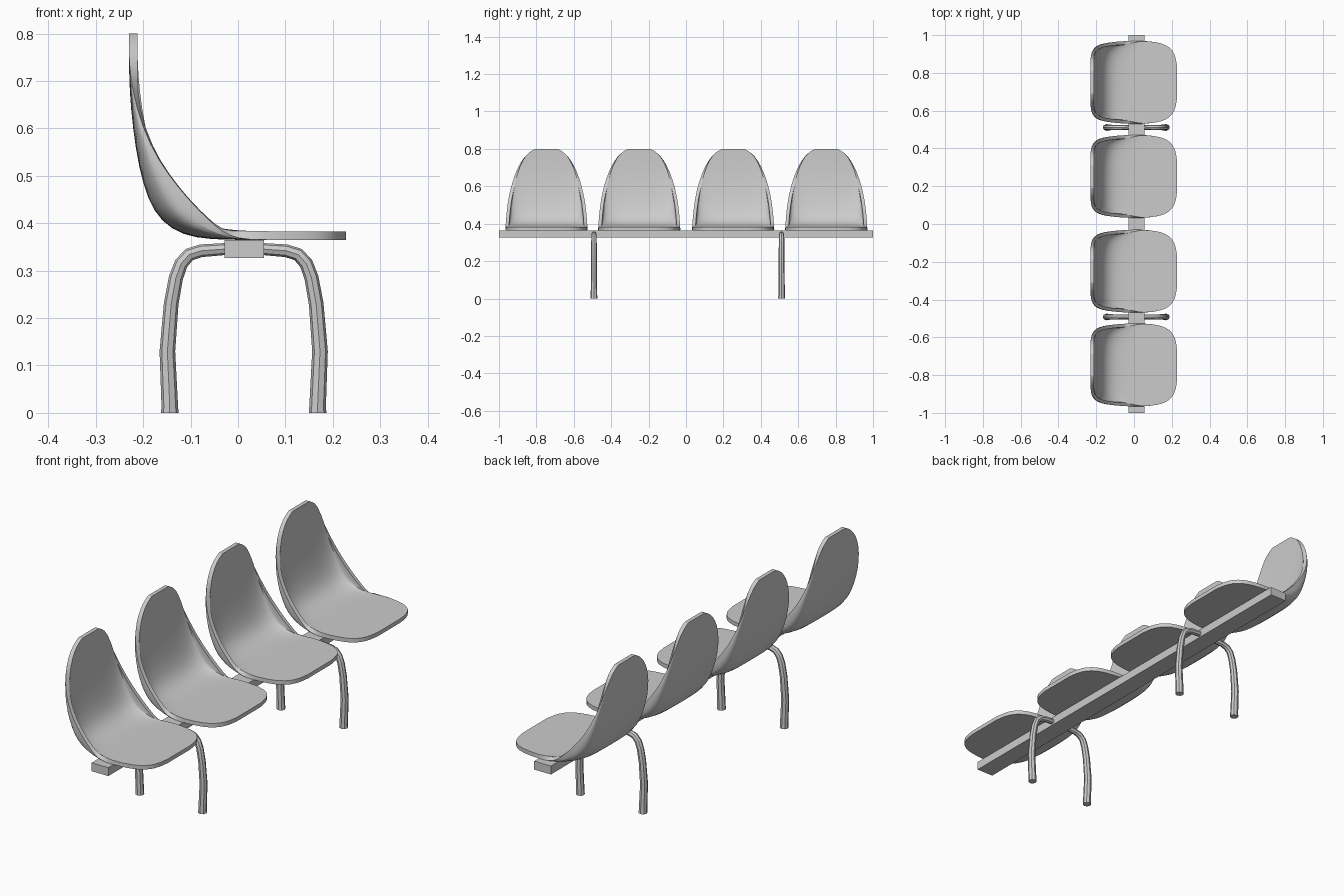
import bpy
import math

if "Cube" in bpy.data.objects:
    bpy.data.objects.remove(bpy.data.objects["Cube"])

SEAT_Y = (-0.746, -0.25, 0.252, 0.75)
LEG_Y = (-0.492, 0.511)
MID_X = 0.012

# Seat shell stations, front edge to top of back: centre x, z, rim x, z, half width
STATIONS = [
    (0.228, 0.365, 0.228, 0.365, 0.08), (0.222, 0.365, 0.222, 0.365, 0.13),
    (0.205, 0.365, 0.205, 0.365, 0.17), (0.17, 0.365, 0.17, 0.365, 0.199),
    (0.12, 0.365, 0.12, 0.365, 0.213), (0.05, 0.365, 0.05, 0.365, 0.22),
    (0.0, 0.365, 0.0, 0.367, 0.22), (-0.06, 0.366, -0.035, 0.382, 0.219),
    (-0.115, 0.374, -0.065, 0.41, 0.217), (-0.162, 0.402, -0.095, 0.44, 0.215),
    (-0.191, 0.45, -0.127, 0.477, 0.211), (-0.21, 0.52, -0.168, 0.532, 0.204),
    (-0.222, 0.6, -0.202, 0.602, 0.189), (-0.229, 0.68, -0.223, 0.68, 0.163),
    (-0.23, 0.74, -0.23, 0.74, 0.132), (-0.23, 0.78, -0.23, 0.78, 0.098),
    (-0.23, 0.8, -0.23, 0.8, 0.06)]


def smooth(ob, angle=35):
    bpy.ops.object.select_all(action='DESELECT')
    ob.select_set(True)
    bpy.context.view_layer.objects.active = ob
    if ob.type == 'CURVE':
        bpy.ops.object.convert(target='MESH')
    bpy.ops.object.shade_smooth_by_angle(angle=math.radians(angle))


def shell_mesh(n=16):
    verts, faces = [], []
    for cx, cz, rx, rz, w in STATIONS:
        for j in range(n + 1):
            a = math.pi * (j / n - 0.5)
            s = math.sin(a)
            y = w * math.copysign(abs(s) ** 0.6, s)
            f = 1 - max(math.cos(a), 0) ** 0.6   # sides curl towards the rim
            verts.append((cx + (rx - cx) * f, y, cz + (rz - cz) * f))
    for i in range(len(STATIONS) - 1):
        for j in range(n):
            k = i * (n + 1) + j
            faces.append((k, k + 1, k + n + 2, k + n + 1))
    me = bpy.data.meshes.new("seat_shell")
    me.from_pydata(verts, [], faces)
    return me


# Four moulded seats
shell = shell_mesh()
for i, y in enumerate(SEAT_Y):
    ob = bpy.data.objects.new(f"seat_{i + 1}", shell.copy())
    bpy.context.collection.objects.link(ob)
    ob.location.y = y
    smooth(ob)
    sub = ob.modifiers.new("round", 'SUBSURF')
    sub.levels = sub.render_levels = 1
    sol = ob.modifiers.new("thickness", 'SOLIDIFY')
    sol.thickness = 0.018
    sol.offset = 1
    # keep the sharp-edge smoothing last
    bpy.ops.object.modifier_apply(modifier="round")
    bpy.ops.object.modifier_apply(modifier="thickness")
    smooth(ob)

# Support beam
bpy.ops.mesh.primitive_cube_add(size=1, location=(0.0135, 0, 0.346))
beam = bpy.context.object
beam.name = "support_beam"
beam.scale = (0.083, 2.0, 0.038)

# Bent tube legs: offset from beam centre, height, radius
PATH = [(0.156, 0.0, 0.0185), (0.156, 0.015, 0.0175), (0.161, 0.13, 0.0165),
        (0.153, 0.23, 0.0155), (0.143, 0.285, 0.015), (0.132, 0.315, 0.0145),
        (0.115, 0.334, 0.014), (0.09, 0.342, 0.0135), (0.035, 0.346, 0.0125)]
for i, y in enumerate(LEG_Y):
    cu = bpy.data.curves.new("leg_pair", 'CURVE')
    cu.dimensions = '3D'
    cu.bevel_depth = 1.0
    cu.bevel_resolution = 2
    cu.use_fill_caps = True
    pts = [(-d, z, r) for d, z, r in PATH] + [(d, z, r) for d, z, r in reversed(PATH)]
    sp = cu.splines.new('POLY')
    sp.points.add(len(pts) - 1)
    for p, (d, z, r) in zip(sp.points, pts):
        p.co = (MID_X + d, y, z, 1)
        p.radius = r
    ob = bpy.data.objects.new(f"leg_pair_{i + 1}", cu)
    bpy.context.collection.objects.link(ob)
    smooth(ob, 40)
